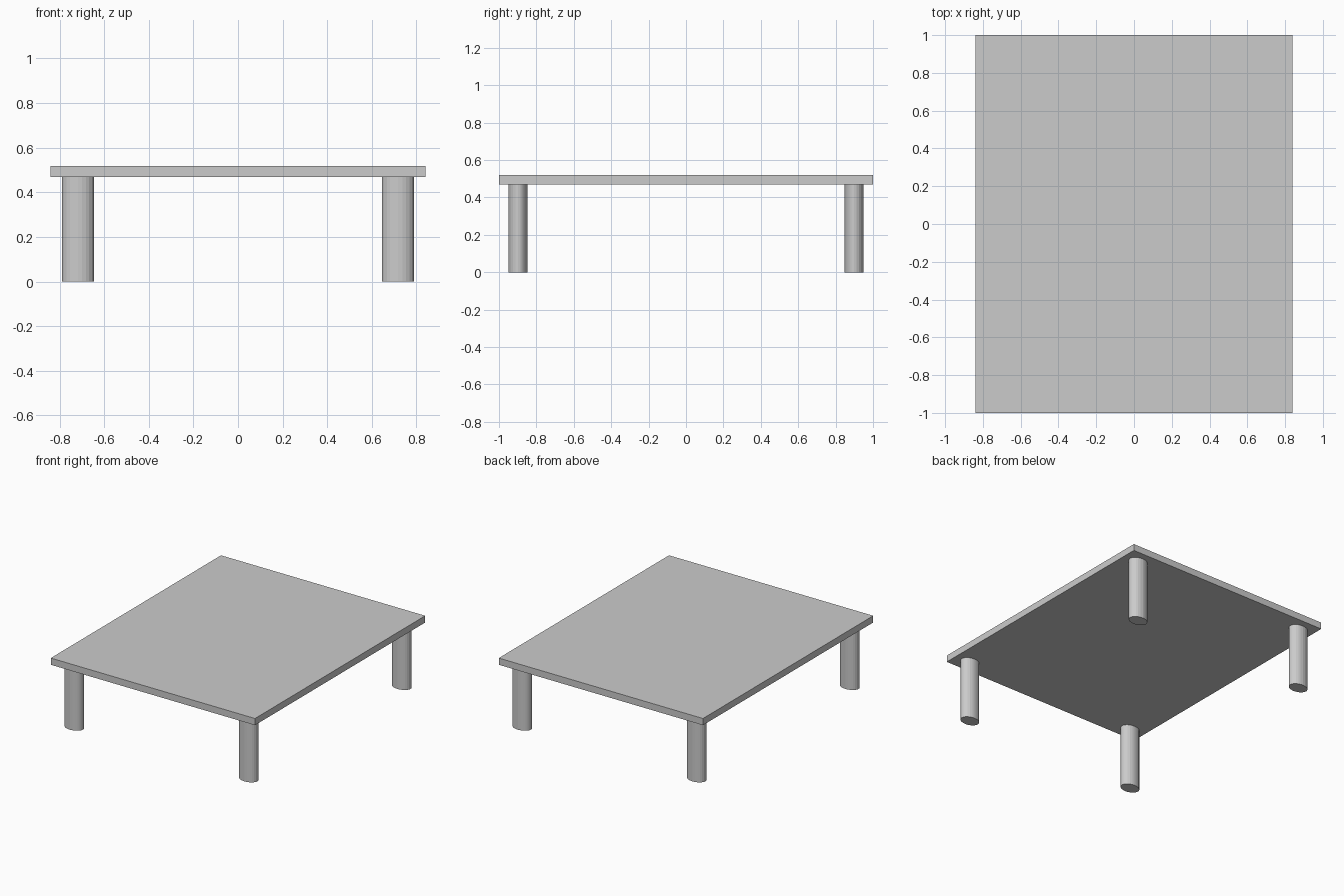
import bpy

if "Cube" in bpy.data.objects:
    bpy.data.objects.remove(bpy.data.objects["Cube"])

HALF_X, HALF_Y = 0.84, 1.0       # tabletop half sizes
LEG_H, TOP_Z = 0.469, 0.519      # underside and upper face of the tabletop
LEG_RX, LEG_RY = 0.072, 0.051    # elliptical leg radii
INSET = 0.05                     # gap from leg to tabletop edge

# Tabletop slab
bpy.ops.mesh.primitive_cube_add(size=1, location=(0, 0, (LEG_H + TOP_Z) / 2))
top = bpy.context.object
top.name = "tabletop"
top.scale = (2 * HALF_X, 2 * HALF_Y, TOP_Z - LEG_H)
bpy.ops.object.transform_apply(location=False, rotation=False, scale=True)


def add_leg(name, sx, sy):
    """Oval leg in the corner given by the signs sx, sy."""
    x = sx * (HALF_X - INSET - LEG_RX)
    y = sy * (HALF_Y - INSET - LEG_RY)
    bpy.ops.mesh.primitive_cylinder_add(vertices=24, radius=1, depth=1,
                                        location=(x, y, LEG_H / 2))
    leg = bpy.context.object
    leg.name = name
    leg.scale = (LEG_RX, LEG_RY, LEG_H)
    bpy.ops.object.transform_apply(location=False, rotation=False, scale=True)


# Four legs
for depth_name, sy in (("front", -1), ("back", 1)):
    for side_name, sx in (("left", -1), ("right", 1)):
        add_leg(f"{depth_name}_{side_name}_leg", sx, sy)
